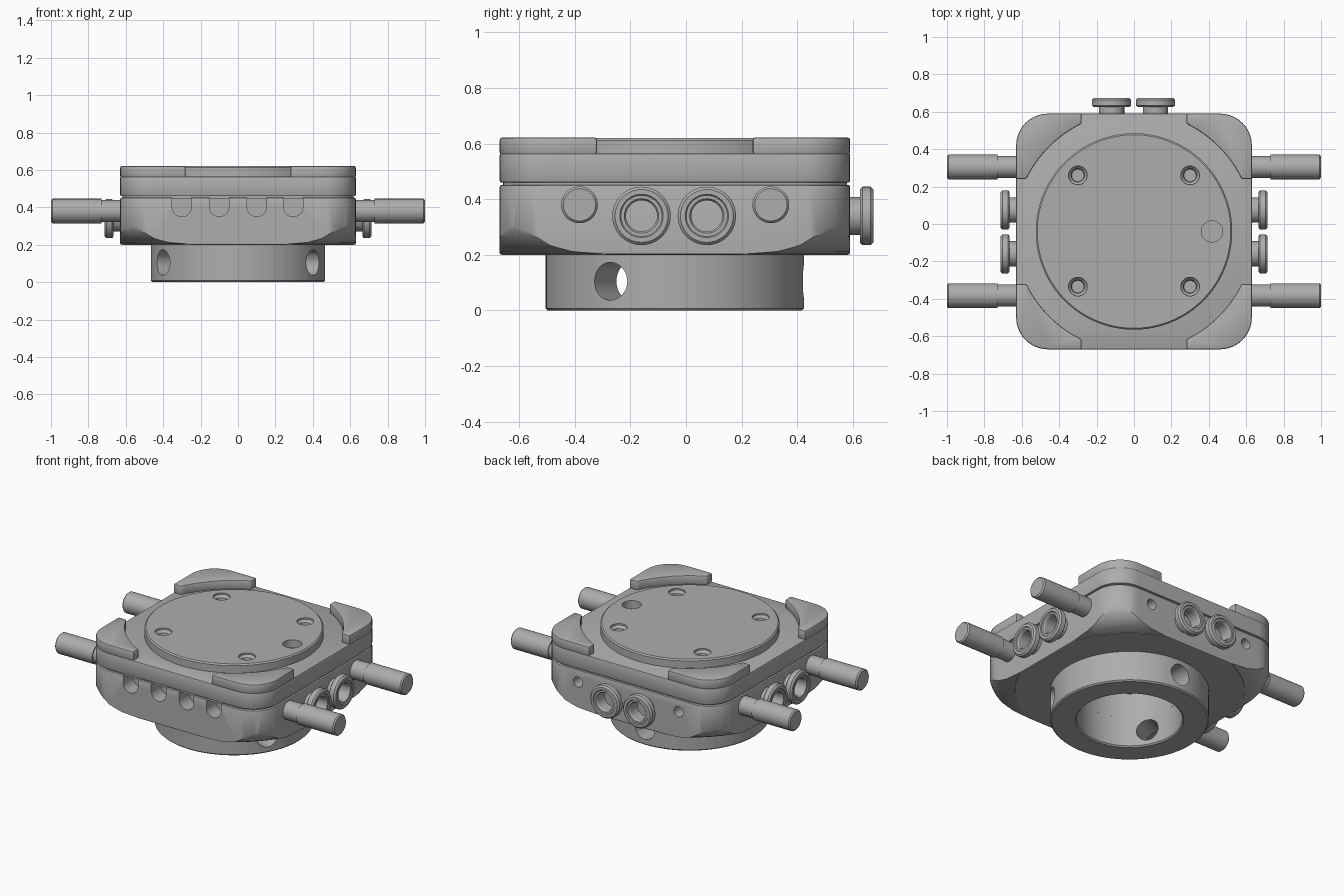
import bpy, bmesh, math
from mathutils import Vector, Matrix

if "Cube" in bpy.data.objects:
    bpy.data.objects.remove(bpy.data.objects["Cube"], do_unlink=True)

CY = -0.04          # centre of the housing in y
HALF = 0.63         # half width of the housing
CORNER = 0.17       # corner radius
UP = Vector((0, 0, 1))

steel = bpy.data.materials.new("grey_steel")
steel.use_nodes = True
grey = (0.42, 0.42, 0.42, 1)
steel.diffuse_color = grey
steel.node_tree.nodes["Principled BSDF"].inputs["Base Color"].default_value = grey


def finish(name, bm):
    bmesh.ops.recalc_face_normals(bm, faces=bm.faces)
    mesh = bpy.data.meshes.new(name)
    bm.to_mesh(mesh)
    bm.free()
    mesh.materials.append(steel)
    obj = bpy.data.objects.new(name, mesh)
    bpy.context.collection.objects.link(obj)
    return obj


def prism(name, outline, z0, z1, bevel=0.0):
    """Extrude a flat outline upwards and soften its sharp edges."""
    bm = bmesh.new()
    face = bm.faces.new([bm.verts.new((x, y + CY, z0)) for x, y in outline])
    ext = bmesh.ops.extrude_face_region(bm, geom=[face])
    verts = [g for g in ext["geom"] if isinstance(g, bmesh.types.BMVert)]
    bmesh.ops.translate(bm, verts=verts, vec=(0, 0, z1 - z0))
    bmesh.ops.recalc_face_normals(bm, faces=bm.faces)
    if bevel:
        sharp = [e for e in bm.edges if e.calc_face_angle(0) > 0.8]
        bmesh.ops.bevel(bm, geom=sharp, offset=bevel, segments=2,
                        affect='EDGES', profile=0.5, clamp_overlap=True)
    return finish(name, bm)


def lathe(name, profile, origin=(0, CY, 0), axis=UP, steps=48):
    """Turn (radius, distance) points about an axis through origin."""
    bm = bmesh.new()
    rings = []
    for i in range(steps):
        a = math.tau * i / steps
        rings.append([bm.verts.new((r * math.cos(a), r * math.sin(a), d))
                      for r, d in profile])
    for i, ring in enumerate(rings):
        nxt = rings[(i + 1) % steps]
        for j in range(len(profile) - 1):
            bm.faces.new((ring[j], nxt[j], nxt[j + 1], ring[j + 1]))
    bmesh.ops.remove_doubles(bm, verts=bm.verts, dist=1e-5)
    turn = Vector(axis).to_track_quat('Z', 'Y').to_matrix().to_4x4()
    bm.transform(Matrix.Translation(origin) @ turn)
    return finish(name, bm)


def rod(name, r, d0, d1, origin=(0, CY, 0), axis=UP, steps=32):
    return lathe(name, [(0, d0), (r, d0), (r, d1), (0, d1)], origin, axis, steps)


def cut(obj, cutters, operation='DIFFERENCE'):
    """Apply booleans and remove the helper shapes."""
    for c in cutters:
        c.hide_render = True
        mod = obj.modifiers.new("cut", 'BOOLEAN')
        mod.operation, mod.solver, mod.object = operation, 'EXACT', c
    dg = bpy.context.evaluated_depsgraph_get()
    mesh = bpy.data.meshes.new_from_object(obj.evaluated_get(dg))
    obj.modifiers.clear()
    obj.data = mesh
    for c in cutters:
        bpy.data.objects.remove(c, do_unlink=True)


def arc(cx, cy, r, a0, a1, n=10):
    angles = [math.radians(a0 + (a1 - a0) * i / n) for i in range(n + 1)]
    return [(cx + r * math.cos(a), cy + r * math.sin(a)) for a in angles]


def polar(r, deg, z=0):
    a = math.radians(deg)
    return (r * math.cos(a), CY + r * math.sin(a), z)


def rounded_square(half):
    c = half - CORNER
    pts = []
    for i, (sx, sy) in enumerate(((1, 1), (-1, 1), (-1, -1), (1, -1))):
        pts += arc(sx * c, sy * c, CORNER, 90 * i, 90 * i + 90)
    return pts


# Lower housing: rounded square with turned, filleted underside corners
lower = prism("lower_housing", rounded_square(HALF), 0.2, 0.452, 0.008)
fillet = [(0, 0.19), (0.67, 0.19), (0.675, 0.203), (0.73, 0.212), (0.775, 0.235),
          (0.805, 0.27), (0.83, 0.32), (0.9, 0.5), (0, 0.5)]
cut(lower, [lathe("corner_fillet", fillet, steps=96)], 'INTERSECT')

cutters = [rod("bore", 0.31, 0.1, 0.36, steps=64)]
# Four arched slots along the front
for x in (-0.3, -0.1, 0.1, 0.295):
    slot = arc(x, 0.402, 0.052, 180, 360) + [(x + 0.052, 0.5), (x - 0.052, 0.5)]
    s = prism("slot", slot, 0, 0.16)
    s.data.transform(Matrix.Translation((0, CY - HALF - 0.06, 0))
                     @ Matrix.Rotation(math.pi / 2, 4, 'X')
                     @ Matrix.Translation((0, -CY, -0.16)))
    cutters.append(s)
# Small ports on the back and screw pockets underneath
for sx in (-1, 1):
    cutters.append(rod("port", 0.033, -0.1, 0.1, (sx * 0.36, CY + HALF, 0.375), (0, 1, 0)))
for k in range(4):
    cutters.append(rod("pocket", 0.055, 0.15, 0.26, polar(0.61, 45 + 90 * k)))
cut(lower, cutters)
for k in range(4):
    lathe("underside_screw", [(0, 0.215), (0.022, 0.215), (0.022, 0.203),
                              (0.046, 0.203), (0.046, 0.262), (0, 0.262)],
          polar(0.61, 45 + 90 * k), steps=24)

# Recessed seam and upper housing
prism("seam_spacer", rounded_square(HALF - 0.012), 0.445, 0.467)
upper = prism("upper_housing", rounded_square(HALF), 0.46, 0.565, 0.006)

# Raised pads on the four corners
inner = 0.64
a0 = math.degrees(math.asin(0.28 / inner))
pad = ([(HALF, 0.28)] + arc(HALF - CORNER, HALF - CORNER, CORNER, 0, 90)
       + [(0.28, HALF)] + arc(0, 0, inner, 90 - a0, a0, 16))
for k in range(4):
    t = math.radians(90 * k)
    turned = [(x * math.cos(t) - y * math.sin(t), x * math.sin(t) + y * math.cos(t))
              for x, y in pad]
    prism("corner_pad", turned, 0.56, 0.622, 0.009)

# Round top plate with countersunk holes
plate = lathe("top_plate", [(0, 0.555), (0.525, 0.555), (0.525, 0.612),
                            (0.517, 0.62), (0, 0.62)], steps=128)
holes = []
for x in (-0.3, 0.3):
    for y in (0.26, -0.335):
        holes.append(lathe("sink", [(0, 0.57), (0.033, 0.57), (0.036, 0.595),
                                    (0.05, 0.61), (0.05, 0.65), (0, 0.65)],
                           (x, y, 0), steps=32))
holes.append(rod("dowel_hole", 0.057, 0.57, 0.65, (0.417, CY, 0)))
cut(plate, holes)

# Mounting ring below, with radial holes and bolt holes
ring = lathe("mounting_ring", [(0.31, 0.205), (0.31, 0.008), (0.318, 0), (0.457, 0),
                               (0.465, 0.008), (0.465, 0.205), (0.31, 0.205)], steps=96)
holes = [rod("radial", 0.068, 0.25, 0.6, (0, CY, 0.105), Vector(polar(1, d)) - Vector((0, CY, 0)))
         for d in (90, 210, 330)]
for d in (12, 68, 156, 192, -22):
    holes.append(rod("bolt", 0.035, -0.05, 0.09, polar(0.395, d), steps=24))
for d in (41, 229):
    holes.append(rod("big_bolt", 0.048, -0.05, 0.09, polar(0.395, d), steps=24))
cut(ring, holes)

# Side pins and hollow threaded plugs
plug = [(0, -0.03), (0.068, -0.03), (0.068, 0.036), (0.096, 0.036), (0.105, 0.044),
        (0.105, 0.074), (0.095, 0.084), (0.078, 0.084), (0.074, 0.079), (0.062, 0.079),
        (0.056, 0.07), (0.056, 0.0), (0, 0.0)]
pin = [(0, -0.05), (0.059, -0.05), (0.059, 0.1), (0.066, 0.1), (0.066, 0.362),
       (0.058, 0.37), (0, 0.37)]
for side, sx in (("left", 1), ("right", -1)):
    for y in (0.305, -0.383):
        lathe(side + "_pin", pin, (sx * HALF, y, 0.38), (sx, 0, 0))
    for y in (0.075, -0.16):
        lathe(side + "_plug", plug, (sx * HALF, y, 0.34), (sx, 0, 0))
for x in (-0.12, 0.115):
    lathe("back_plug", plug, (x, CY + HALF, 0.34), (0, 1, 0))

# Smooth curved surfaces while keeping edges crisp
bpy.ops.object.select_all(action='DESELECT')
for obj in bpy.context.collection.objects:
    if obj.type == 'MESH' and steel.name in obj.data.materials:
        obj.select_set(True)
        bpy.context.view_layer.objects.active = obj
bpy.ops.object.shade_smooth_by_angle(angle=math.radians(32))
